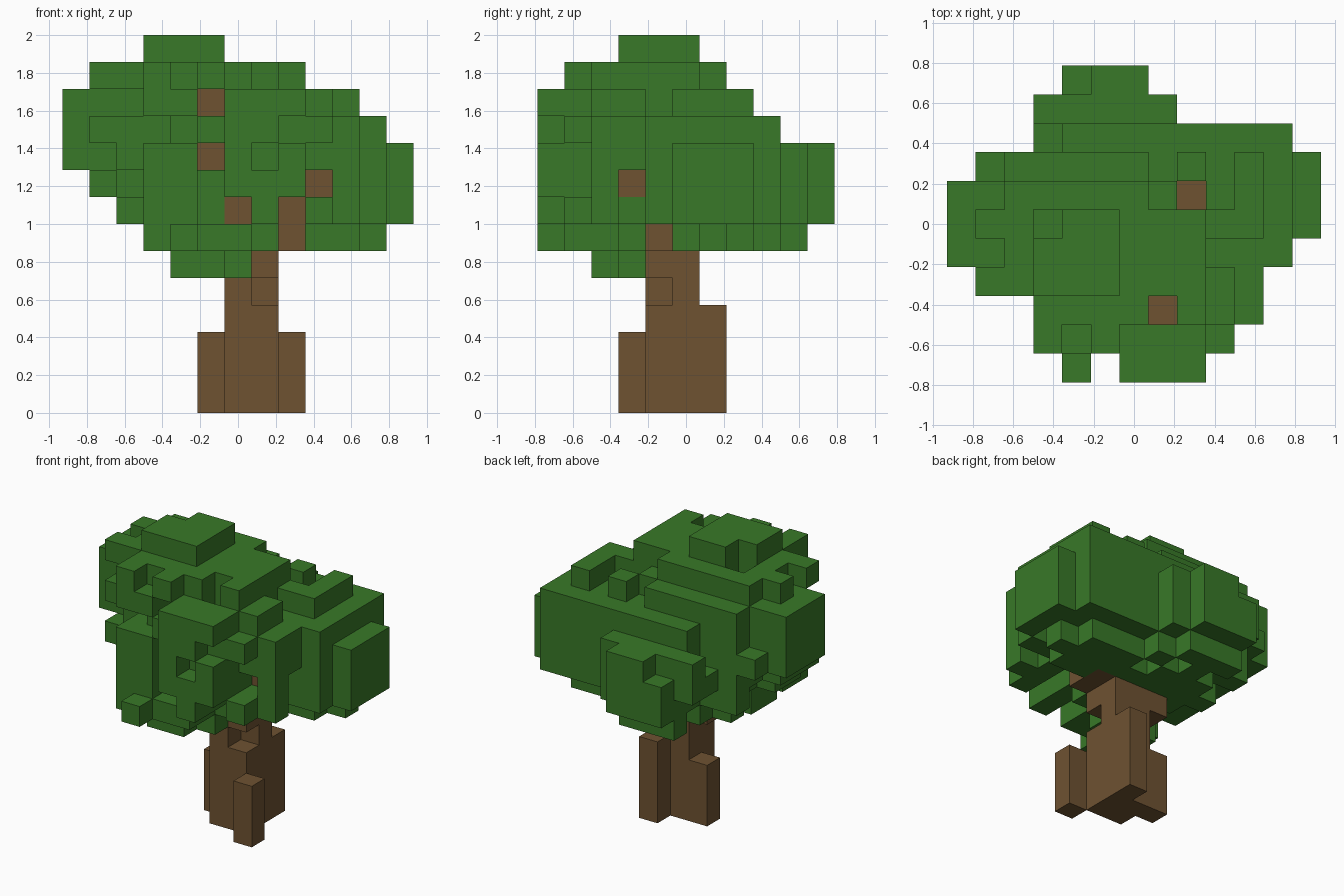
import bpy
import bmesh
import random
from itertools import product
from mathutils import Vector

random.seed(11)
if "Cube" in bpy.data.objects:
    bpy.data.objects.remove(bpy.data.objects["Cube"], do_unlink=True)

SIZE = 2 / 14                      # edge of one block
NX, NY, NZ = 13, 11, 14            # blocks along each axis
AXES = [Vector(a) for a in ((1, 0, 0), (0, 1, 0), (0, 0, 1))]


def material(name, colour):
    mat = bpy.data.materials.new(name)
    mat.use_nodes = True
    mat.diffuse_color = (*colour, 1)
    mat.node_tree.nodes["Principled BSDF"].inputs["Base Color"].default_value = (*colour, 1)
    return mat


def box(xs, ys, zs):
    """All blocks in the inclusive index ranges."""
    return set(product(*(range(a, b + 1) for a, b in (xs, ys, zs))))


def touching(c):
    """The six neighbours of a block."""
    return [tuple(int(p + d * s) for p, d in zip(c, n)) for n in AXES for s in (-1, 1)]


def build(name, cells, solid, mat):
    """Mesh the faces of the cells that are not covered by another block."""
    bm = bmesh.new()
    for cell in sorted(cells):
        centre = Vector(cell) + Vector((.5, .5, .5)) - Vector((NX / 2, NY / 2, 0))
        for axis, sign in product(range(3), (-1, 1)):
            n = AXES[axis] * sign
            if tuple(int(c + d) for c, d in zip(cell, n)) in solid:
                continue
            u = AXES[(axis + 1) % 3] / 2
            v = AXES[(axis + 2) % 3] / 2 * sign
            mid = centre + n / 2
            corners = (mid - u - v, mid + u - v, mid + u + v, mid - u + v)
            bm.faces.new([bm.verts.new(p * SIZE) for p in corners])
    bmesh.ops.remove_doubles(bm, verts=bm.verts, dist=SIZE / 100)
    mesh = bpy.data.meshes.new(name)
    bm.to_mesh(mesh)
    bm.free()
    mesh.materials.append(mat)
    obj = bpy.data.objects.new(name, mesh)
    bpy.context.collection.objects.link(obj)


# Trunk with a notch and three roots
trunk = box((6, 7), (4, 5), (0, 5)) - {(7, 4, 4)}
roots = box((8, 8), (3, 3), (0, 2)) | box((5, 5), (5, 5), (0, 2)) | box((7, 7), (6, 6), (0, 3))

# Branches rising into the crown
branches = (box((6, 8), (4, 5), (6, 6)) | box((8, 8), (4, 4), (7, 7))
            | box((9, 9), (3, 4), (8, 8)) | box((6, 6), (2, 4), (7, 7))
            | box((5, 5), (3, 3), (8, 11)) | box((7, 7), (2, 2), (8, 9))
            | box((8, 8), (5, 6), (7, 9)) | box((5, 5), (4, 5), (5, 6)))
bark = trunk | roots | branches

# Crown outline: x and y spans by layer (from layer 5), x spans by row
LAYER_X = ((4, 6), (3, 11), (2, 12), (1, 12), (0, 12), (0, 11), (0, 10), (1, 8), (3, 5))
LAYER_Y = ((2, 3), (0, 9), (0, 10), (0, 10), (0, 10), (0, 8), (0, 7), (1, 6), (3, 5))
ROW_X = ((4, 8), (3, 9), (3, 10), (1, 10), (0, 11), (0, 12), (0, 12), (1, 12),
         (3, 11), (3, 7), (4, 6))

# Leaf clumps: centre and radii in blocks (upper, side, front, rear)
CLUMPS = (((4.2, 4, 10.2), (4.3, 3.7, 3.7)), ((9.2, 6, 8.5), (3.5, 3, 3)),
          ((6.2, 2.5, 8.7), (4, 3.1, 3.7)), ((5.2, 7, 7.8), (3.4, 3.4, 2.8)))


def in_clump(cell):
    return any(sum(((p - c) / r) ** 2 for p, c, r in zip(cell, centre, radii)) < 1.04
               for centre, radii in CLUMPS)


def in_outline(cell):
    x, y, z = cell
    spans = (LAYER_X[z - 5], x), (LAYER_Y[z - 5], y), (ROW_X[y], x)
    return all(lo <= value <= hi for (lo, hi), value in spans)


leaves = {c for c in box((0, NX - 1), (0, NY - 1), (5, NZ - 1))
          if in_outline(c) and in_clump(c)}

# Tufts at the rim and bare patches between them
leaves -= box((4, 5), (0, 0), (7, 11)) | {(3, 5, 13)}
leaves |= box((6, 8), (0, 0), (8, 11)) | box((4, 4), (0, 1), (6, 6)) | box((4, 6), (2, 3), (5, 5))
leaves |= box((0, 0), (5, 6), (9, 11)) | box((0, 0), (4, 4), (9, 10)) | box((1, 2), (7, 7), (8, 9))
leaves |= box((1, 1), (3, 3), (9, 12)) | box((10, 10), (2, 3), (7, 10)) | {(2, 3, 7), (3, 1, 6)}
leaves |= box((3, 3), (1, 2), (6, 8)) | box((7, 8), (4, 5), (12, 12)) | box((11, 11), (8, 8), (7, 9))

# Openings through which the branches show
for x, y, z in ((5, 3, 11), (5, 3, 9), (6, 2, 7), (8, 4, 6), (8, 4, 7), (9, 3, 8)):
    leaves -= box((x, x), (0, y), (z, z))
leaves -= box((9, 12), (3, 3), (8, 8)) | box((9, 12), (4, 4), (6, 6))
leaves -= box((8, 8), (6, 6), (9, 13)) | box((7, 7), (2, 2), (9, 13))
leaves -= bark

# Ragged leaf surface: drop outer blocks but keep every outline filled
outer = [c for c in sorted(leaves) if c[2] < 13 and not all(n in leaves for n in touching(c))]
for cell in outer:
    lined = all(any(o != cell and all(o[b] == cell[b] for b in range(3) if b != a)
                    for o in leaves) for a in range(3))
    shields_bark = any(n in bark for n in touching(cell))
    if lined and not shields_bark and random.random() < .14:
        leaves.discard(cell)

# Remove blocks left hanging free
reached, queue = set(bark), list(bark)
while queue:
    for near in touching(queue.pop()):
        if near in leaves and near not in reached:
            reached.add(near)
            queue.append(near)
leaves &= reached

solid = bark | leaves
brown = material("bark brown", (.156, .085, .031))
green = material("leaf green", (.04, .19, .021))
build("trunk", trunk, solid, brown)
build("roots", roots, solid, brown)
build("branches", branches, solid, brown)
build("leaf_crown", leaves, solid, green)
